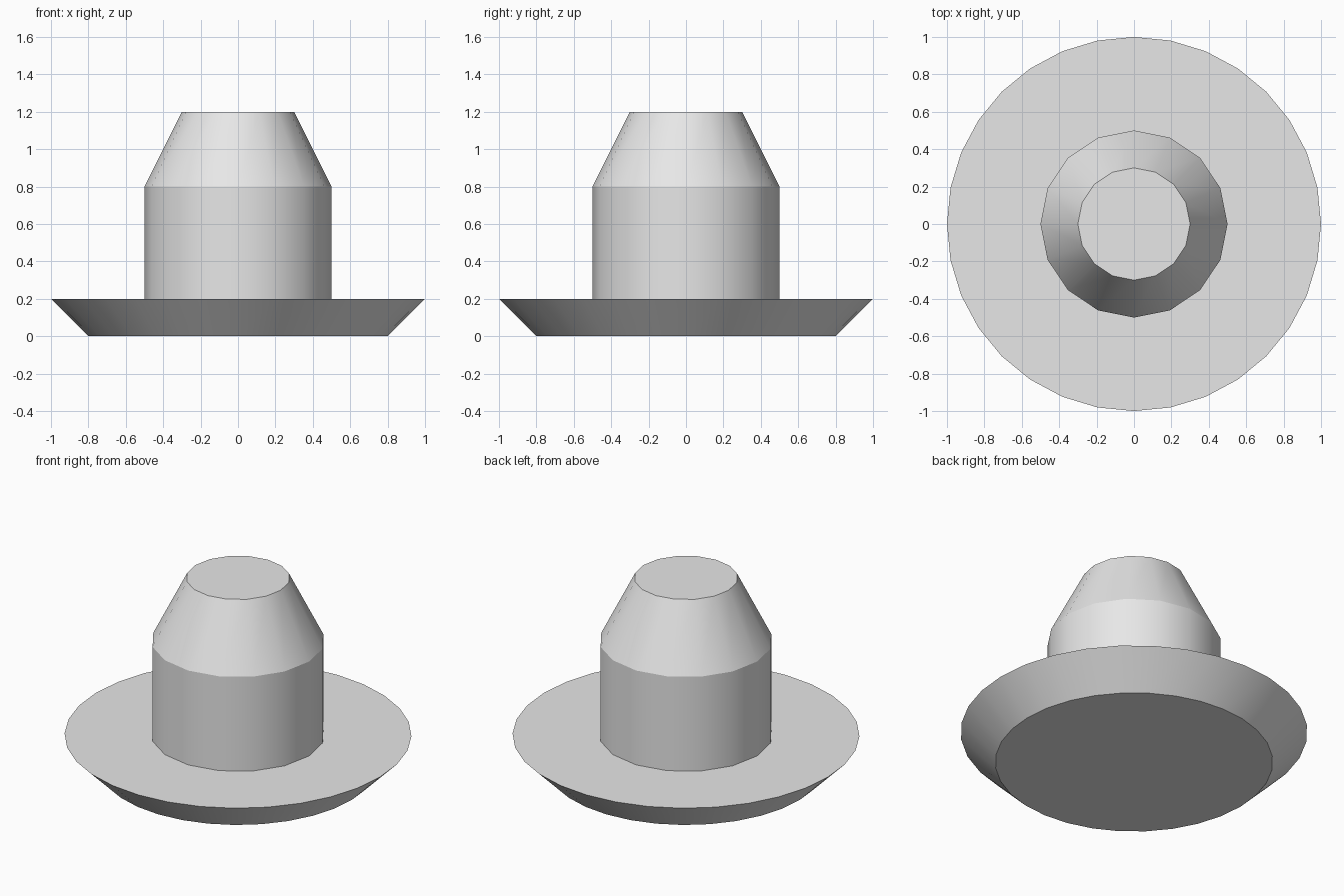
import bpy
import bmesh
import math

cube = bpy.data.objects.get("Cube")
if cube:
    bpy.data.objects.remove(cube, do_unlink=True)

# Single plain grey
grey = bpy.data.materials.new("light_grey")
grey.use_nodes = True
colour = (0.8, 0.8, 0.8, 1.0)
grey.diffuse_color = colour
grey.node_tree.nodes["Principled BSDF"].inputs["Base Color"].default_value = colour


def turned_part(name, profile, sides, cap_bottom):
    """Revolve (radius, height) points, listed bottom to top, around z."""
    bm = bmesh.new()
    rings = []
    for radius, z in profile:
        angles = [math.tau * i / sides for i in range(sides)]
        rings.append([bm.verts.new((radius * math.cos(a), radius * math.sin(a), z))
                      for a in angles])
    for low, high in zip(rings, rings[1:]):
        for i in range(sides):
            j = (i + 1) % sides
            bm.faces.new((low[i], low[j], high[j], high[i]))
    bm.faces.new(rings[-1])
    if cap_bottom:
        bm.faces.new(reversed(rings[0]))
    mesh = bpy.data.meshes.new(name)
    bm.to_mesh(mesh)
    bm.free()
    mesh.materials.append(grey)
    obj = bpy.data.objects.new(name, mesh)
    bpy.context.collection.objects.link(obj)

    # Smooth around the sides, crisp at the rims and the shoulder
    bpy.ops.object.select_all(action="DESELECT")
    obj.select_set(True)
    bpy.context.view_layer.objects.active = obj
    bpy.ops.object.shade_smooth_by_angle(angle=math.radians(25))
    return obj


# Flared brim
turned_part("brim", [(0.8, 0.0), (1.0, 0.2)], 32, True)

# Straight crown with a tapered top, standing on the brim
turned_part("crown", [(0.5, 0.2), (0.5, 0.8), (0.3, 1.2)], 16, False)
